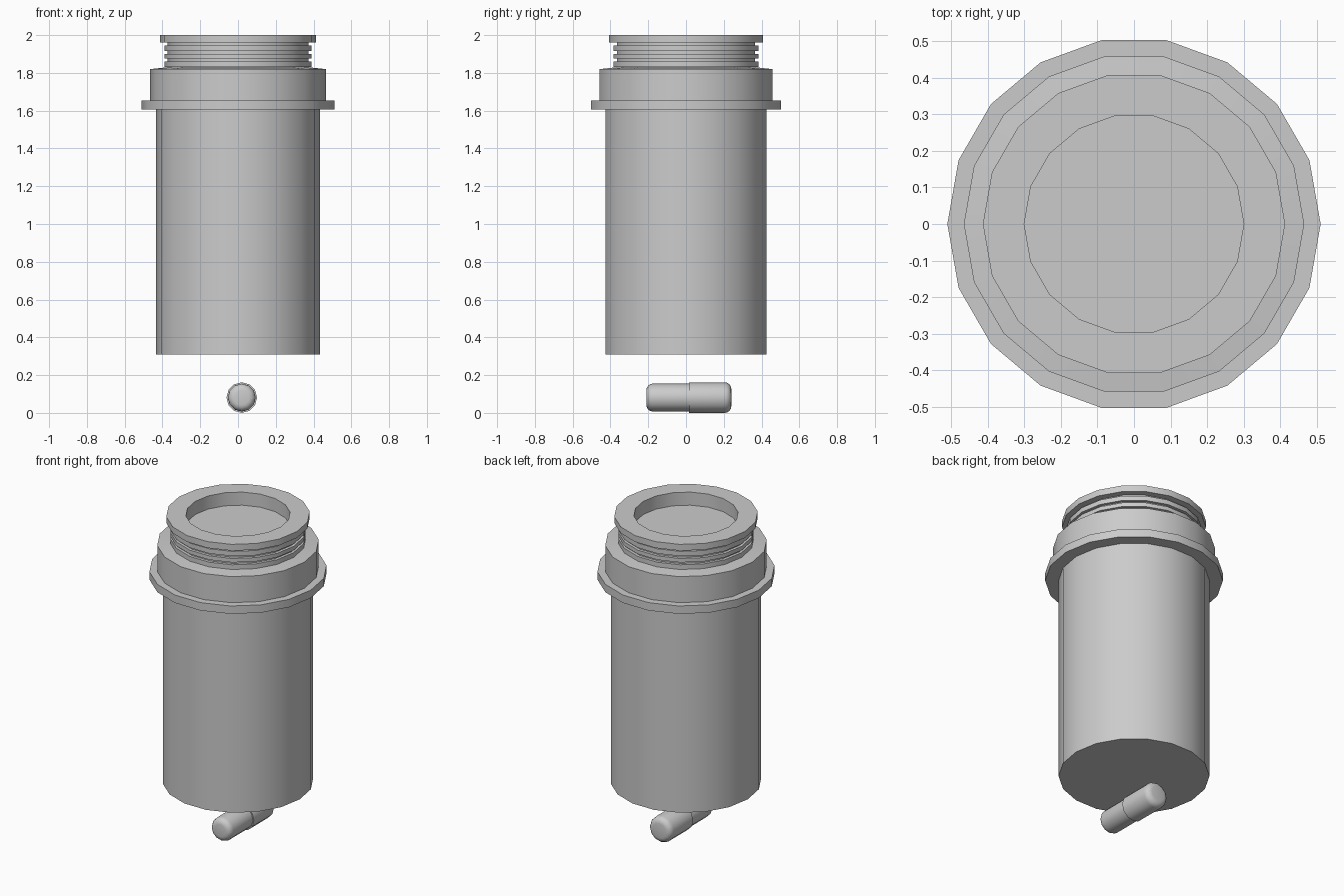
import bpy, bmesh, math
from mathutils import Matrix

cube = bpy.data.objects.get("Cube")
if cube:
    bpy.data.objects.remove(cube)

grey = bpy.data.materials.new("plain_grey")
grey.use_nodes = True
COLOUR = (0.6, 0.6, 0.6, 1)
grey.diffuse_color = COLOUR
grey.node_tree.nodes["Principled BSDF"].inputs["Base Color"].default_value = COLOUR


def lathe(name, profile, sides, matrix=Matrix()):
    """Revolve (radius, height) points about z; the ends are capped flat."""
    bm = bmesh.new()
    rings = []
    for r, z in profile:
        turns = [2 * math.pi * i / sides for i in range(sides)]
        rings.append([bm.verts.new((r * math.cos(a), r * math.sin(a), z)) for a in turns])
    for low, high in zip(rings, rings[1:]):
        for i in range(sides):
            j = (i + 1) % sides
            bm.faces.new((low[i], low[j], high[j], high[i]))
    bm.faces.new(rings[0][::-1])
    bm.faces.new(rings[-1])
    bm.transform(matrix)
    bmesh.ops.recalc_face_normals(bm, faces=bm.faces)
    mesh = bpy.data.meshes.new(name)
    bm.to_mesh(mesh)
    bm.free()
    mesh.materials.append(grey)
    obj = bpy.data.objects.new(name, mesh)
    bpy.context.collection.objects.link(obj)
    bpy.ops.object.select_all(action='DESELECT')
    obj.select_set(True)
    bpy.context.view_layer.objects.active = obj
    bpy.ops.object.shade_smooth_by_angle(angle=math.radians(40))
    return obj


# Bottle body, flange and collar
bottle = [(0.433, 0.31), (0.433, 1.605), (0.51, 1.605), (0.51, 1.655),
          (0.465, 1.655), (0.465, 1.82)]
# Neck with thread ridges
for low, high in ((1.83, 1.86), (1.875, 1.90), (1.915, 1.945)):
    bottle += [(0.372, low), (0.39, low), (0.39, high), (0.372, high)]
# Rim and shallow recess in the mouth
bottle += [(0.372, 1.96), (0.413, 1.96), (0.413, 2.0), (0.3, 2.0), (0.3, 1.917)]
lathe("bottle", bottle, 18)


# Capsule lying along y: wider cap half and narrower body half
def capsule_half(name, radius, length, direction):
    bevel = 0.035
    profile = [(radius, 0)]
    for i in range(5):
        a = math.pi / 2 * i / 4
        profile.append((radius - bevel + bevel * math.cos(a),
                        length - bevel + bevel * math.sin(a)))
    place = Matrix.Translation((0.02, 0.015, 0.081))
    lathe(name, profile, 12, place @ Matrix.Rotation(-direction * math.pi / 2, 4, 'X'))


capsule_half("capsule_cap", 0.081, 0.225, 1)
capsule_half("capsule_body", 0.074, 0.225, -1)
